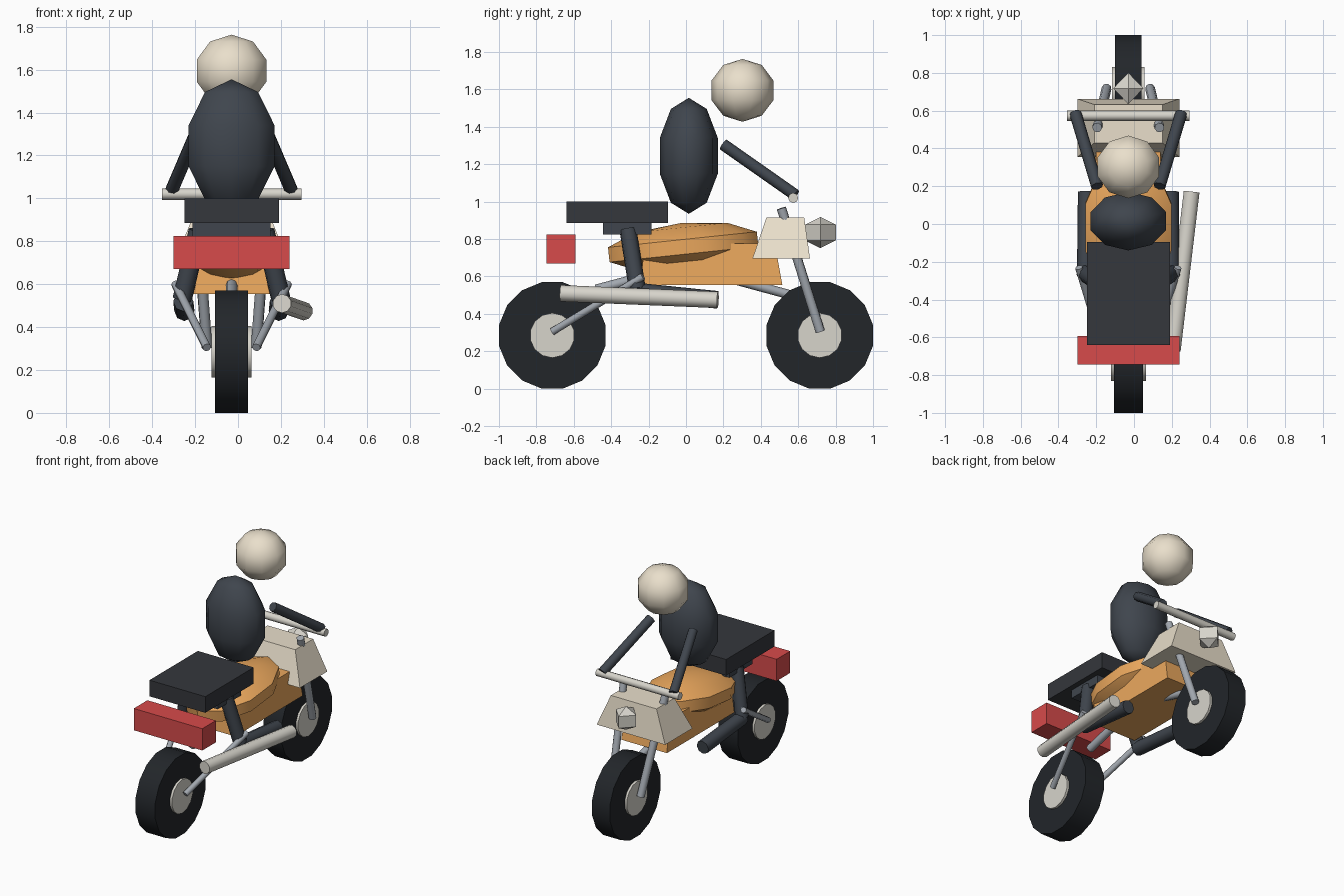
import bpy, math
from mathutils import Vector

if "Cube" in bpy.data.objects:
    bpy.data.objects.remove(bpy.data.objects["Cube"])

CX = -0.03  # centre plane of the machine


def material(name, rgb):
    m = bpy.data.materials.new(name)
    m.diffuse_color = (*rgb, 1)
    m.use_nodes = True
    m.node_tree.nodes["Principled BSDF"].inputs["Base Color"].default_value = m.diffuse_color
    return m


ORANGE = material("orange", (0.83, 0.39, 0.11))
RED = material("red", (0.68, 0.07, 0.07))
DARK = material("dark_cloth", (0.05, 0.06, 0.075))
SEAT = material("seat_black", (0.035, 0.038, 0.045))
RUBBER = material("rubber", (0.016, 0.019, 0.023))
CREAM = material("cream", (0.82, 0.74, 0.6))
PALE = material("pale_metal", (0.68, 0.66, 0.6))
STEEL = material("steel", (0.36, 0.39, 0.43))


def finish(o, name, mat, smooth=True):
    o.name = name
    o.data.materials.append(mat)
    if smooth:
        bpy.ops.object.shade_smooth_by_angle(angle=math.radians(50))
    return o


def tube(name, p, q, r, mat, sides=8):
    p, q = Vector(p), Vector(q)
    bpy.ops.mesh.primitive_cylinder_add(vertices=sides, radius=r, depth=(q - p).length,
                                        location=(p + q) / 2,
                                        rotation=(q - p).to_track_quat('Z', 'Y').to_euler())
    return finish(bpy.context.object, name, mat)


def pair(name, p, q, r, mat, sides=8):
    for tag, s in (("left", -1), ("right", 1)):
        tube(f"{tag}_{name}", (CX + s * p[0], *p[1:]), (CX + s * q[0], *q[1:]), r, mat, sides)


def frustum(name, bottom, top, mat):
    """bottom/top: half width, y min, y max, z"""
    verts = []
    for w, y0, y1, z in (bottom, top):
        verts += [(CX - w, y0, z), (CX + w, y0, z), (CX + w, y1, z), (CX - w, y1, z)]
    faces = [(3, 2, 1, 0), (4, 5, 6, 7)] + [(i, (i + 1) % 4, (i + 1) % 4 + 4, i + 4) for i in range(4)]
    me = bpy.data.meshes.new(name)
    me.from_pydata(verts, [], faces)
    o = bpy.data.objects.new(name, me)
    bpy.context.collection.objects.link(o)
    return finish(o, name, mat, False)


def box(name, w, y0, y1, z0, z1, mat):
    return frustum(name, (w, y0, y1, z0), (w, y0, y1, z1), mat)


def ball(name, y, z, half, mat, seg=10, rings=5, tilt=0, smooth=True):
    bpy.ops.mesh.primitive_uv_sphere_add(segments=seg, ring_count=rings, radius=1,
                                         location=(CX, y, z), rotation=(tilt, 0, 0))
    o = bpy.context.object
    ext = [max(abs(v.co[i]) for v in o.data.vertices) for i in range(3)]
    for v in o.data.vertices:
        v.co = [v.co[i] * half[i] / ext[i] for i in range(3)]
    return finish(o, name, mat, smooth)


# wheels with hubs
for name, y, w in (("rear", -0.715, 0.077), ("front", 0.715, 0.07)):
    for part, r, hw, n, mat in (("tyre", 0.29, w, 16, RUBBER), ("hub", 0.12, w + 0.016, 14, PALE)):
        o = tube(f"{name}_{part}", (CX - hw, y, 0.285), (CX + hw, y, 0.285), r, mat, n)
        if part == "tyre":
            o.rotation_euler.rotate_axis('Z', math.pi / 16)

# body, tank, fairing, lamp
frustum("lower_body", (0.18, -0.245, 0.515, 0.555), (0.17, -0.22, 0.475, 0.775), ORANGE)
ball("tank", -0.015, 0.758, (0.228, 0.4, 0.128), ORANGE, tilt=math.radians(6))
frustum("front_fairing", (0.27, 0.355, 0.663, 0.695), (0.18, 0.43, 0.632, 0.915), CREAM)
ball("headlamp", 0.718, 0.835, (0.08, 0.083, 0.083), PALE, 4, 2, smooth=False)

# seat and tail
box("seat", 0.22, -0.64, -0.095, 0.885, 1.0, SEAT)
box("rider_hips", 0.182, -0.445, -0.185, 0.825, 0.9, DARK)
box("tail_box", 0.27, -0.745, -0.592, 0.67, 0.825, RED)

# frame, forks, bars and exhaust
pair("fork", (0.115, 0.718, 0.305), (0.165, 0.51, 0.965), 0.026, STEEL)
pair("swing_arm", (0.115, -0.715, 0.305), (0.262, -0.23, 0.6), 0.02, STEEL)
tube("rear_frame_tube", (CX, -0.48, 0.53), (CX, -0.18, 0.61), 0.027, STEEL)
tube("front_frame_tube", (CX, 0.25, 0.585), (CX, 0.6, 0.49), 0.025, STEEL)
tube("handlebar", (CX - 0.325, 0.573, 1.02), (CX + 0.325, 0.573, 1.02), 0.027, PALE)
tube("exhaust", (0.205, -0.67, 0.51), (0.305, 0.17, 0.475), 0.044, PALE, 10)

# rider
ball("torso", 0.015, 1.245, (0.2, 0.155, 0.31), DARK)
ball("head", 0.302, 1.595, (0.162, 0.166, 0.168), CREAM)
pair("arm", (0.165, 0.2, 1.305), (0.28, 0.585, 1.035), 0.032, DARK)
pair("thigh", (0.155, -0.31, 0.85), (0.23, -0.26, 0.53), 0.046, DARK)
pair("shin", (0.225, -0.27, 0.52), (0.22, 0.17, 0.475), 0.047, DARK)
